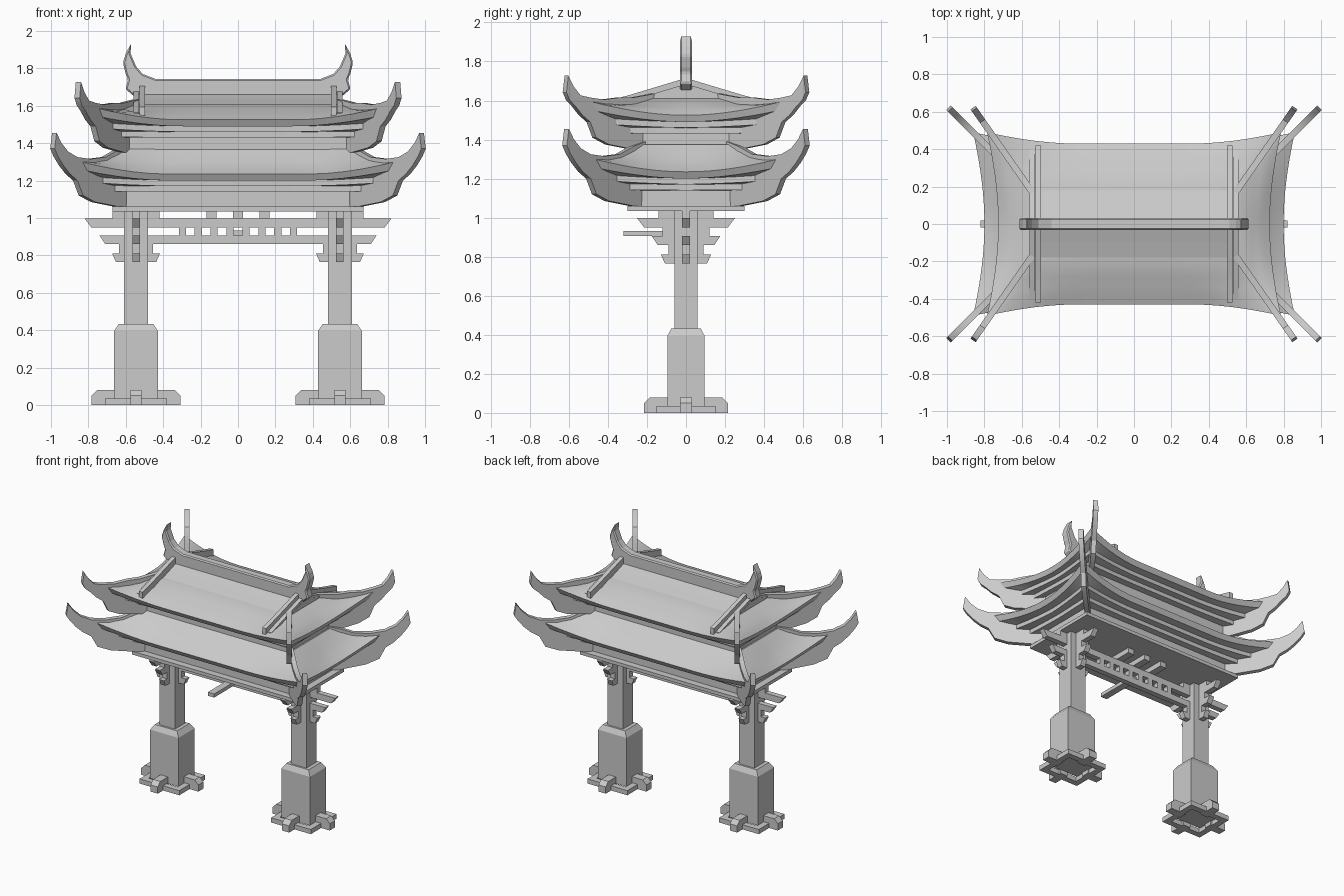
import bpy, bmesh, math
from mathutils import Vector

cube = bpy.data.objects.get("Cube")
if cube:
    bpy.data.objects.remove(cube, do_unlink=True)

stone = bpy.data.materials.new("grey stone")
stone.use_nodes = True
stone.diffuse_color = (0.6, 0.6, 0.6, 1)
stone.node_tree.nodes["Principled BSDF"].inputs["Base Color"].default_value = (0.6, 0.6, 0.6, 1)


def finish(name, bm, smooth=False):
    bmesh.ops.recalc_face_normals(bm, faces=bm.faces)
    mesh = bpy.data.meshes.new(name)
    bm.to_mesh(mesh)
    bm.free()
    mesh.materials.append(stone)
    obj = bpy.data.objects.new(name, mesh)
    bpy.context.collection.objects.link(obj)
    if smooth:
        bpy.ops.object.select_all(action='DESELECT')
        obj.select_set(True)
        bpy.context.view_layer.objects.active = obj
        bpy.ops.object.shade_smooth_by_angle(angle=math.radians(28))
    return obj


def loft(bm, rings):
    """Skin a list of closed rings and cap both ends."""
    loops = [[bm.verts.new(p) for p in ring] for ring in rings]
    for a, b in zip(loops, loops[1:]):
        for i in range(len(a)):
            j = (i + 1) % len(a)
            bm.faces.new((a[i], a[j], b[j], b[i]))
    bm.faces.new(loops[0])
    bm.faces.new(loops[-1])


def rect(hx, hy, z, cx=0.0, cy=0.0):
    return [(cx + sx * hx, cy + sy * hy, z) for sx, sy in ((-1, -1), (1, -1), (1, 1), (-1, 1))]


def block(name, cx, cy, z0, z1, hx, hy):
    bm = bmesh.new()
    loft(bm, [rect(hx, hy, z0, cx, cy), rect(hx, hy, z1, cx, cy)])
    return finish(name, bm)


def plate(name, outline, origin, along, half, smooth=False):
    """Extrude an (along, z) outline sideways by half each way."""
    u = Vector(along)
    side = Vector((-u.y, u.x, 0)).normalized() * half
    bm = bmesh.new()
    loft(bm, [[Vector(origin) + u * a + Vector((0, 0, z)) + side * s for a, z in outline]
              for s in (-1, 1)])
    return finish(name, bm, smooth)


def arm(name, x, along, z0, z1, bottom, top, half=0.02):
    """Bracket arm whose ends slope outward to the top."""
    return plate(name, [(-bottom, z0), (bottom, z0), (top, z1), (-top, z1)], (x, 0, 0), along, half)


X, Y = (1, 0, 0), (0, 1, 0)

# Columns with pedestals, feet and bracket arms
for side, sx in (("left", 1), ("right", -1)):
    cx = sx * 0.545
    bm = bmesh.new()
    loft(bm, [rect(0.118, 0.095, 0.03, cx), rect(0.118, 0.095, 0.395, cx),
              rect(0.092, 0.075, 0.433, cx)])
    finish(side + "_pedestal", bm)
    block(side + "_column", cx, 0, 0.42, 1.04, 0.064, 0.06)
    for s in (-1, 1):
        block(side + "_foot_rail_x", cx, s * 0.13, 0, 0.035, 0.165, 0.022)
        block(side + "_foot_rail_y", cx + s * 0.143, 0, 0, 0.035, 0.022, 0.15)
        for axis, near, end in ((X, 0.11, 0.237), (Y, 0.09, 0.215)):
            plate(side + "_foot_block", [(s * near, 0), (s * end, 0), (s * end, 0.05),
                  (s * (end - 0.03), 0.08), (s * near, 0.08)], (cx, 0, 0), axis, 0.03)
    for axis in (X, Y):
        arm(side + "_low_arm", cx, axis, 0.765, 0.81, 0.108, 0.128)
        arm(side + "_arm_block", cx, axis, 0.81, 0.86, 0.09, 0.09)
    arm(side + "_middle_arm", cx, Y, 0.86, 0.905, 0.145, 0.175)
    arm(side + "_middle_block", cx, Y, 0.905, 0.95, 0.12, 0.12)
    arm(side + "_high_arm", cx, Y, 0.95, 0.997, 0.215, 0.25)
    arm(side + "_cap_block", cx, Y, 0.997, 1.04, 0.14, 0.14)
    arm(side + "_cap_block_x", cx, X, 0.997, 1.04, 0.125, 0.125)

# Cross beams and the small blocks between them
arm("lower_beam", 0, X, 0.86, 0.905, 0.71, 0.74)
arm("upper_beam", 0, X, 0.95, 0.997, 0.785, 0.82)
for i in range(8):
    block("spacer_block", (i - 3.5) * 0.085, 0, 0.905, 0.95, 0.019, 0.02)
for i in (-1, 0, 1):
    block("roof_joist", i * 0.142, 0, 0.997, 1.04, 0.026, 0.14)
block("hanging_arm", 0, -0.16, 0.905, 0.932, 0.026, 0.16)
block("roof_platform", 0, 0, 1.035, 1.06, 0.67, 0.30)


def eave_ring(hx, hy, z, k):
    """Rectangle whose corners flare outward and lift, by strength k."""
    n, pts = 20, []
    corners = rect(hx, hy, z)
    for c, d in zip(corners, corners[1:] + corners[:1]):
        for i in range(n):
            x, y, _ = Vector(c).lerp(Vector(d), i / n)
            gap = hx - abs(x) + hy - abs(y)
            w = max(0.0, 1 - gap / 0.42) ** 2
            sx = 0 if abs(x) < 0.01 else math.copysign(1, x)
            sy = 0 if abs(y) < 0.01 else math.copysign(1, y)
            pts.append((x + sx * 0.06 * k * w, y + sy * 0.06 * k * w, z + 0.07 * k * k * w))
    return pts


# Stepped eaves shared by both roofs: offset, height, corner strength
EAVES = [(0.25, 1.06, 0), (0.25, 1.14, 0), (0.30, 1.14, 0.2), (0.30, 1.17, 0.2),
         (0.35, 1.17, 0.5), (0.35, 1.20, 0.5), (0.41, 1.20, 0.9), (0.43, 1.235, 1)]
LOW_SKIN = [(0.38, 1.26, 0.75), (0.33, 1.295, 0.45), (0.28, 1.34, 0.15), (0.24, 1.375, 0)]
TOP_SKIN = [(0.38, 1.255, 0.75), (0.33, 1.275, 0.45), (0.28, 1.29, 0.15), (0.20, 1.32, 0)]

# Curved corner blade: distance out in y, height
HORN = [(0.24, 1.06), (0.28, 1.06), (0.405, 1.085), (0.47, 1.12), (0.485, 1.16), (0.50, 1.20),
        (0.54, 1.235), (0.575, 1.28), (0.605, 1.33), (0.622, 1.37), (0.612, 1.455), (0.585, 1.40),
        (0.55, 1.355), (0.50, 1.325), (0.43, 1.315), (0.35, 1.325)]
LOW_TOP = [(0.28, 1.365), (0.22, 1.39)]
TOP_TOP = [(0.28, 1.325), (0.17, 1.345)]

for name, skin, horn_top, hx0, slope, dz in (("lower", LOW_SKIN, LOW_TOP, 0.62, 1.0, 0.0),
                                             ("upper", TOP_SKIN, TOP_TOP, 0.60, 0.7, 0.29)):
    bm = bmesh.new()
    loft(bm, [eave_ring(hx0 + (d - 0.25) * slope, d, z + dz, k) for d, z, k in EAVES + skin])
    finish(name + "_roof", bm, True)
    outline = [(a, z + dz - (0.018 if dz and a > 0.5 and z > 1.3 else 0)) for a, z in HORN + horn_top]
    for sx in (-1, 1):
        for sy in (-1, 1):
            plate(name + "_corner_horn", outline, (sx * (hx0 - 0.25 * slope), 0, 0),
                  (sx * slope, sy, 0), 0.017, True)

# Upper storey wall and gabled crown
block("upper_wall", 0, 0, 1.33, 1.37, 0.575, 0.24)
plate("gable_crown", [(-0.21, 1.60), (0.21, 1.60), (0.1, 1.635), (0, 1.67), (-0.1, 1.635)],
      (0, 0, 0), Y, 0.56)

# Descending ribs, a tall inner and a lower outer one at each corner
for sx in (-1, 1):
    for sy in (-1, 1):
        for label, x, end, up in (("inner", 0.511, 0.42, 0.045), ("outer", 0.543, 0.40, 0.015)):
            top = [(0, 1.67), (0.1, 1.64), (0.2, 1.61), (0.3, 1.58), (end, 1.548)]
            path = [(sy * a, z + up) for a, z in top] + [(sy * a, z - 0.015) for a, z in top[::-1]]
            plate(label + "_rib", path, (sx * x, 0, 0), Y, 0.015)

# Main ridge sweeping up into a finial at each end
half = [(0.44, 1.743), (0.51, 1.77), (0.545, 1.81), (0.575, 1.88), (0.57, 1.935), (0.60, 1.88),
        (0.615, 1.83), (0.60, 1.77), (0.587, 1.74), (0.602, 1.69), (0.55, 1.645)]
ridge = plate("ridge", half + [(-x, z) for x, z in half[::-1]], (0, 0, 0), X, 0.032)
bevel = ridge.modifiers.new("soft edge", 'BEVEL')
bevel.width = 0.008
bevel.segments = 1
